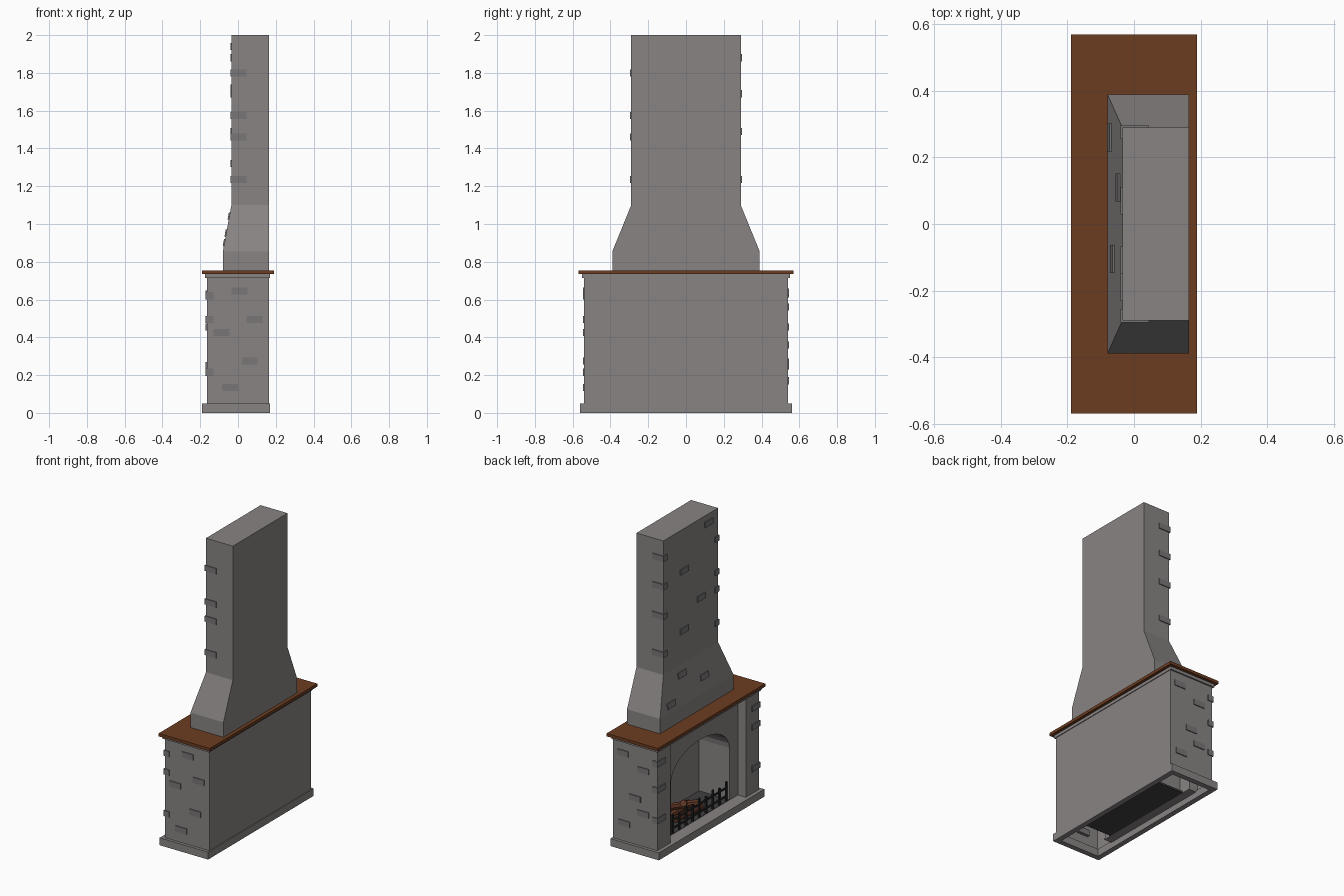
import bpy, bmesh, math
from mathutils import Matrix, Vector

if "Cube" in bpy.data.objects:
    bpy.data.objects.remove(bpy.data.objects["Cube"])


def material(name, color):
    m = bpy.data.materials.new(name)
    m.diffuse_color = (*color, 1)
    m.use_nodes = True
    m.node_tree.nodes["Principled BSDF"].inputs["Base Color"].default_value = m.diffuse_color
    return m


STONE = material("stone", (0.25, 0.23, 0.23))
BRICK = material("brick", (0.19, 0.18, 0.18))
WOOD = material("wood", (0.15, 0.045, 0.015))
LOG = material("log", (0.12, 0.04, 0.02))
IRON = material("iron", (0.02, 0.02, 0.02))
DARK = material("ash", (0.05, 0.05, 0.05))


def finish(name, bm, mat):
    bmesh.ops.recalc_face_normals(bm, faces=bm.faces)
    me = bpy.data.meshes.new(name)
    bm.to_mesh(me)
    bm.free()
    ob = bpy.data.objects.new(name, me)
    me.materials.append(mat)
    bpy.context.collection.objects.link(ob)
    return ob


def add_box(bm, x, y, z, rot=0):
    """Box from (min, max) ranges, optionally pitched about y."""
    c = Vector([(a + b) / 2 for a, b in (x, y, z)])
    s = [b - a for a, b in (x, y, z)]
    m = Matrix.Translation(c) @ Matrix.Rotation(rot, 4, 'Y') @ Matrix.Diagonal((*s, 1))
    bmesh.ops.create_cube(bm, size=1, matrix=m)


def box(name, x, y, z, mat):
    bm = bmesh.new()
    add_box(bm, x, y, z)
    return finish(name, bm, mat)


def loft(bm, rings, close=True, skip=()):
    """Bridge consecutive rings of points with quads."""
    vs = [[bm.verts.new(p) for p in r] for r in rings]
    n = len(vs[0])
    for a, b in zip(vs, vs[1:]):
        for i in range(n if close else n - 1):
            if i not in skip:
                j = (i + 1) % n
                bm.faces.new((a[i], a[j], b[j], b[i]))
    return vs


def rect(x0, x1, y, z):
    return [(x0, -y, z), (x1, -y, z), (x1, y, z), (x0, y, z)]


# plinth: hollow rim, open underneath
bm = bmesh.new()
loft(bm, [rect(-.155, .135, .525, .05), rect(-.155, .135, .525, 0),
          rect(-.19, .17, .56, 0), rect(-.19, .17, .56, .05),
          rect(-.155, .135, .525, .05)])
bmesh.ops.remove_doubles(bm, verts=bm.verts, dist=1e-5)
finish("plinth", bm, STONE)
box("hearth_slab", (-.16, -.1), (-.4, .4), (.04, .05), STONE)

# body shell: two pillars and a recessed panel with an arched opening
F, R, B, P, W = -.165, -.105, .165, .40, .54
plan = [(F, -W), (B, -W), (B, W), (F, W), (F, P), (R, P), (R, -P), (F, -P)]
bm = bmesh.new()
loft(bm, [[(x, y, z) for x, y in plan] for z in (.05, .72)], skip=(5,))
N = 16
arch = [(.31, .05)] + [(.31 * math.cos(math.pi * i / N), .4 + .175 * math.sin(math.pi * i / N))
                       for i in range(N + 1)] + [(-.31, .05)]
top = [(P, .05)] + [(P, .72)] + [(P - 2 * P * i / N, .72) for i in range(1, N)] + [(-P, .72), (-P, .05)]
loft(bm, [[(R, y, z) for y, z in arch], [(R, y, z) for y, z in top]], close=False)
bmesh.ops.remove_doubles(bm, verts=bm.verts, dist=1e-5)
finish("body", bm, STONE)

# firebox
bm = bmesh.new()
vs = loft(bm, [[(x, y, z) for y, z in arch] for x in (R, .12)], close=False)
bm.faces.new(vs[1])
bmesh.ops.reverse_faces(bm, faces=bm.faces)
finish("firebox", bm, STONE)
box("firebox_floor", (-.105, .125), (-.34, .34), (.04, .052), DARK)

# moulding and mantel
box("moulding", (-.175, .17), (-.55, .55), (.715, .737), STONE)
box("mantel", (-.19, .19), (-.57, .57), (.735, .755), WOOD)

# chimney
bm = bmesh.new()
vs = loft(bm, [rect(-.08, .165, .39, .755), rect(-.08, .165, .39, .855),
               rect(-.035, .165, .29, 1.1), rect(-.035, .165, .29, 2)])
bm.faces.new(vs[0])
bm.faces.new(vs[-1])
finish("chimney", bm, STONE)

# raised bricks
L, H, O = .042, .019, .006
bm = bmesh.new()
side_bricks = {-1: [(.007, .645), (.088, .495), (-.088, .425), (.062, .275), (-.043, .135)],
               1: [(.09, .64), (-.06, .56), (0, .36), (-.06, .27), (.08, .17)]}
corner_bricks = {-1: [.62, .495, .215], 1: [.63, .455, .25]}
flue_bricks = {-1: [1.8, 1.575, 1.46, 1.235], 1: [1.88, 1.69, 1.49, 1.235]}
for s in (-1, 1):
    for x, z in side_bricks[s]:
        add_box(bm, (x - L, x + L), sorted((s * (W - .02), s * (W + O))), (z - H, z + H))
    for z in corner_bricks[s]:
        add_box(bm, (F - O, F + .035), sorted((s * (W - .08), s * (W + O))), (z - H, z + H))
    for z in flue_bricks[s]:
        add_box(bm, (-.041, .045), sorted((s * .255, s * (.29 + O))), (z - H, z + H))
for y, z in [(-.19, 1.94), (.07, 1.72), (-.11, 1.47), (.07, 1.32)]:
    add_box(bm, (-.041, -.02), (y - L, y + L), (z - H, z + H))
for y, z in [(.26, .9), (.11, 1.04), (-.105, .95)]:
    x = -.08 + .045 * (z - .855) / .245
    add_box(bm, (x - O, x + .015), (y - L, y + L), (z - H, z + H), math.atan2(.045, .245))
finish("raised_bricks", bm, BRICK)

# iron fire guard
bm = bmesh.new()
for z in (.085, .14):
    add_box(bm, (-.104, -.094), (-.29, .29), (z - .005, z + .005))
for i in range(9):
    y = -.285 + .57 * i / 8
    add_box(bm, (-.105, -.093), (y - .006, y + .006), (.05, .18 if i % 2 == 0 else .165))
finish("fire_guard", bm, IRON)

# stacked logs
logs = [((-.04, -.1, .075), (-.03, .16, .08)), ((.04, -.09, .075), (.03, .17, .075)),
        ((-.06, -.05, .12), (.06, .13, .125)), ((.05, -.06, .08), (-.05, .1, .17))]
for i, (a, b) in enumerate(logs):
    a, b = Vector(a), Vector(b)
    d = b - a
    bm = bmesh.new()
    m = Matrix.Translation((a + b) / 2) @ d.to_track_quat('Z', 'Y').to_matrix().to_4x4()
    bmesh.ops.create_cone(bm, cap_ends=True, segments=8, radius1=.024, radius2=.022,
                          depth=d.length, matrix=m)
    finish(f"log_{i + 1}", bm, LOG)
